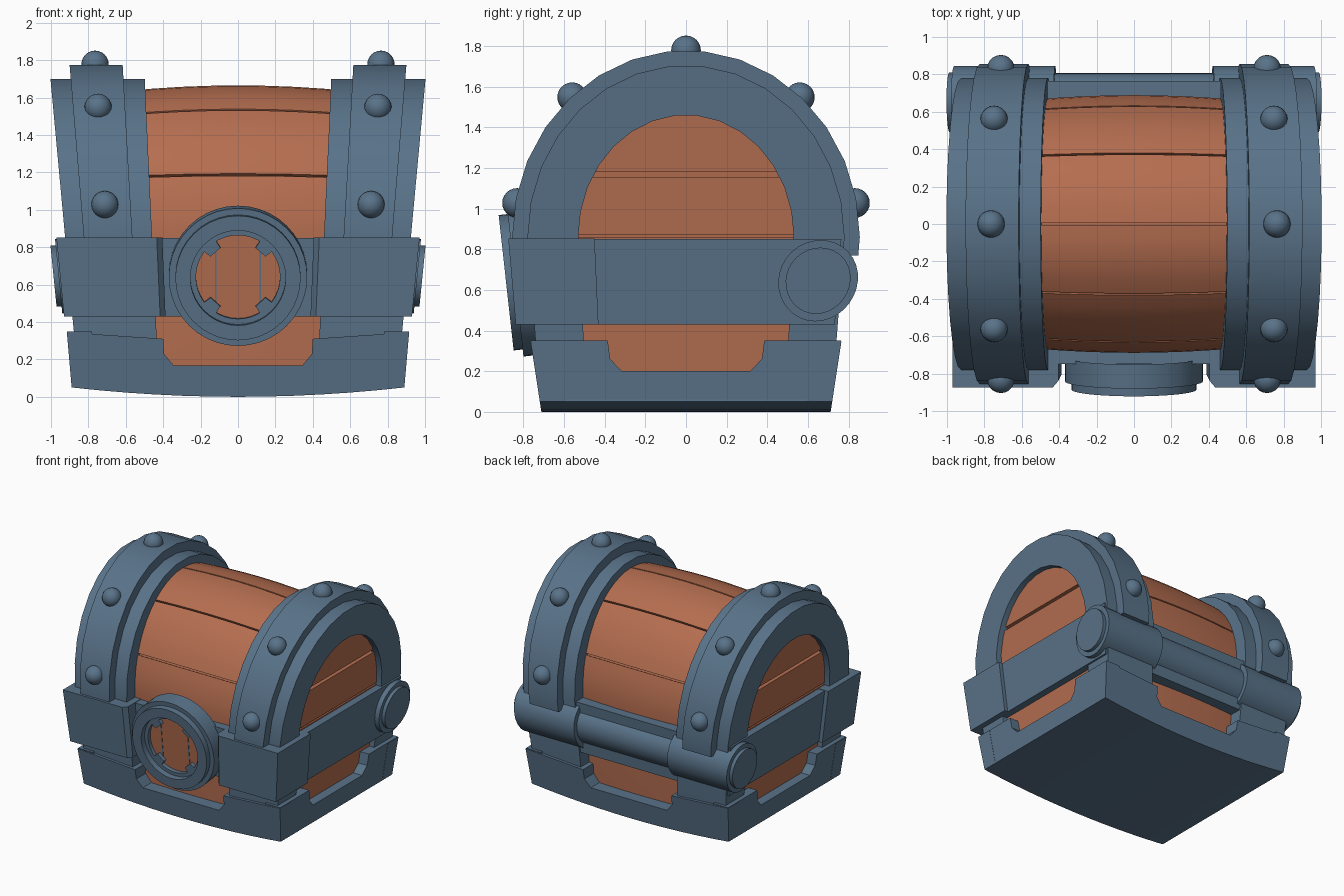
import bpy, bmesh, math
from mathutils import Vector, Matrix

if "Cube" in bpy.data.objects:
    bpy.data.objects.remove(bpy.data.objects["Cube"])

def material(name, col):
    m = bpy.data.materials.new(name)
    m.diffuse_color = (*col, 1)
    m.use_nodes = True
    m.node_tree.nodes["Principled BSDF"].inputs["Base Color"].default_value = m.diffuse_color
    return m

METAL = material("metal", (0.10, 0.17, 0.25))
WOOD = material("wood", (0.46, 0.155, 0.08))
MID = 0.86  # height where the lid arch begins

# Shape functions: the chest widens with height
def flare(v):
    fx, fy = 1 + 0.1 * (v.z - MID), 1 + 0.1 * (min(v.z, MID) - MID)
    return Vector((v.x * fx, v.y * fy, v.z))

def bulge(v):
    k = 1 - 0.03 * (v.x / 0.5) ** 2
    z = MID + (v.z - MID) * k if v.z > MID else v.z
    return flare(Vector((v.x, v.y * k, z)))

def base_flare(v):
    return Vector((v.x * (1 - 0.095 * (0.345 - v.z)), v.y * (1 - 0.2 * (0.35 - v.z)), v.z))

def finish(name, bm, mat):
    bmesh.ops.recalc_face_normals(bm, faces=bm.faces)
    me = bpy.data.meshes.new(name)
    bm.to_mesh(me)
    bm.free()
    me.materials.append(mat)
    ob = bpy.data.objects.new(name, me)
    bpy.context.collection.objects.link(ob)
    return ob

def prism(name, pts, axis, a, b, mat, warp=flare, n=1):
    """Extrude a 2D outline along an axis from a to b, then warp it."""
    bm = bmesh.new()
    rings = []
    for i in range(n + 1):
        t = a + (b - a) * i / n
        put = {"x": lambda p: (t, p[0], p[1]), "y": lambda p: (p[0], t, p[1]),
               "z": lambda p: (p[0], p[1], t)}[axis]
        rings.append([bm.verts.new(warp(Vector(put(p)))) for p in pts])
    m = len(pts)
    for r, s in zip(rings, rings[1:]):
        for j in range(m):
            bm.faces.new((r[j], r[(j + 1) % m], s[(j + 1) % m], s[j]))
    bm.faces.new(rings[0])
    bm.faces.new(rings[-1])
    return finish(name, bm, mat)

def lathe(name, prof, mat, mtx, seg=40):
    """Revolve (radius, y) points around the y axis."""
    bm = bmesh.new()
    rings = []
    for r, y in prof:
        rings.append([bm.verts.new(mtx @ Vector((r * math.cos(2 * math.pi * i / seg), y,
                      r * math.sin(2 * math.pi * i / seg)))) for i in range(seg)])
    for r, s in zip(rings, rings[1:]):
        for j in range(seg):
            bm.faces.new((r[j], r[(j + 1) % seg], s[(j + 1) % seg], s[j]))
    bm.faces.new(rings[-1])
    return finish(name, bm, mat)

def rect(x0, x1, y0, y1):
    return [(x0, y0), (x1, y0), (x1, y1), (x0, y1)]

def arc(a, b, d0, d1, n):
    """Lid ellipse points, angles measured in degrees from the top."""
    ts = [math.radians(d0 + (d1 - d0) * i / n) for i in range(n + 1)]
    return [(a * math.sin(t), MID + b * math.cos(t)) for t in ts]

def arch(a, b, a2, b2, low):
    return ([(-a, low)] + arc(a, b, -90, 90, 15) + [(a, low), (a2, low)]
            + arc(a2, b2, 90, -90, 15) + [(-a2, low)])

def circle(y, z, r, n=32):
    return [(y + r * math.cos(2 * math.pi * i / n), z + r * math.sin(2 * math.pi * i / n))
            for i in range(n)]

# Wooden core and curved lid planks separated by grooves
prism("wood_core", [(-0.685, 0.1)] + arc(0.67, 0.78, -90, 90, 24) + [(0.685, 0.1)],
      "x", -0.85, 0.85, WOOD, bulge, 12)
cuts = [-92, -66, -33, 0, 33, 66, 92]
for i, (d0, d1) in enumerate(zip(cuts, cuts[1:])):
    pts = arc(0.69, 0.805, d0 + 0.45, d1 - 0.45, 5) + arc(0.62, 0.72, d1 - 0.45, d0 + 0.45, 5)
    prism(f"lid_plank_{i}", pts, "x", -0.85, 0.85, WOOD, bulge, 12)

# Base: curved bottom, notched walls on all four sides
xs = [-0.915 + 1.83 * i / 12 for i in range(13)]
curve = [(x, 0.05 * (x / 0.915) ** 2) for x in xs]
notch = [(0.915, 0.345), (0.4, 0.31), (0.4, 0.23), (0.35, 0.168)]
side = [(0.762, 0.35), (0.385, 0.35), (0.38, 0.26), (0.325, 0.2)]
mirror = lambda pts: [(-x, z) for x, z in reversed(pts)]
prism("base_floor", curve + [(0.9, 0.14), (-0.9, 0.14)], "y", -0.76, 0.76, METAL, base_flare)
for s in (-1, 1):
    prism("base_long_wall", curve + notch + mirror(notch), "y", s * 0.765, s * 0.63, METAL, base_flare)
    prism("base_end_wall", [(-0.762, 0.05), (0.762, 0.05)] + side + mirror(side),
          "x", s * 0.913, s * 0.78, METAL, base_flare)

# Belt around the middle
prism("belt", rect(-0.94, 0.94, -0.75, 0.765), "z", 0.43, 0.85, METAL)

for s in (-1, 1):
    # Arched bands with raised strap and studs
    prism("lid_band", arch(0.78, 0.845, 0.53, 0.6, 0.28), "x", s * 0.46, s * 0.925, METAL)
    prism("raised_strap", arch(0.855, 0.918, 0.7, 0.8, 0.77), "x", s * 0.565, s * 0.825, METAL)
    for d in (-79.5, -41.5, 0, 41.5, 79.5):
        y, z = arc(0.845, 0.918, d, d, 1)[0]
        bm = bmesh.new()
        bmesh.ops.create_uvsphere(bm, u_segments=20, v_segments=12, radius=0.073,
                                  matrix=Matrix.Translation(flare(Vector((s * 0.7, y, z)))))
        finish("stud", bm, METAL)
    # Front corner guards
    corner = [(0.972, -0.45), (0.972, -0.875), (0.435, -0.875), (0.405, -0.84),
              (0.405, -0.6), (0.6, -0.45)]
    prism("corner_guard", [(s * x, y) for x, y in corner], "z", 0.43, 0.853, METAL)
    # End boards
    for w, z0, z1 in ((0.6, 0.15, 0.86), (0.62, 0.872, 1.155), (0.48, 1.18, 1.5)):
        prism("end_board", rect(-w, w, z0, z1), "x", s * 0.8, s * 0.88, WOOD)
    # Hinge barrel ends
    prism("hinge_sleeve", circle(0.664, 0.645, 0.2), "x", s * 0.43, s * 0.98, METAL)
    prism("hinge_cap", circle(0.664, 0.645, 0.163), "x", s * 0.95, s * 1.008, METAL)
prism("hinge_pin", circle(0.664, 0.645, 0.16), "x", -0.5, 0.5, METAL)

# Round lock, tilted with the front
LOCK = Matrix.Translation((0, -0.84, 0.64)) @ Matrix.Rotation(math.radians(6.3), 4, "X")
lathe("lock_ring", [(0.37, 0.13), (0.37, 0), (0.335, 0), (0.335, -0.045), (0.255, -0.045),
                    (0.255, 0), (0.225, 0), (0.225, 0.06)], METAL, LOCK)
lathe("lock_face", [(0.23, 0.05), (0.23, 0.03)], WOOD, LOCK)
for s in (-1, 1):
    prism("lock_slit", rect(s * 0.12 - 0.004, s * 0.12 + 0.004, -0.17, 0.17), "y", 0.027, 0.04,
          METAL, lambda v: LOCK @ v)
    for a in (-48, 48):
        M = LOCK @ Matrix.Rotation(math.radians(90 * (1 - s) + a), 4, "Y")
        prism("lock_prong", [(0.18, -0.035), (0.235, -0.045), (0.235, 0.045), (0.18, 0.035)],
              "y", 0.0, 0.04, METAL, lambda v: M @ v)

# Smooth curved surfaces, keep edges sharp
bpy.ops.object.select_all(action="SELECT")
bpy.context.view_layer.objects.active = bpy.context.selected_objects[0]
bpy.ops.object.shade_smooth_by_angle(angle=math.radians(30))
